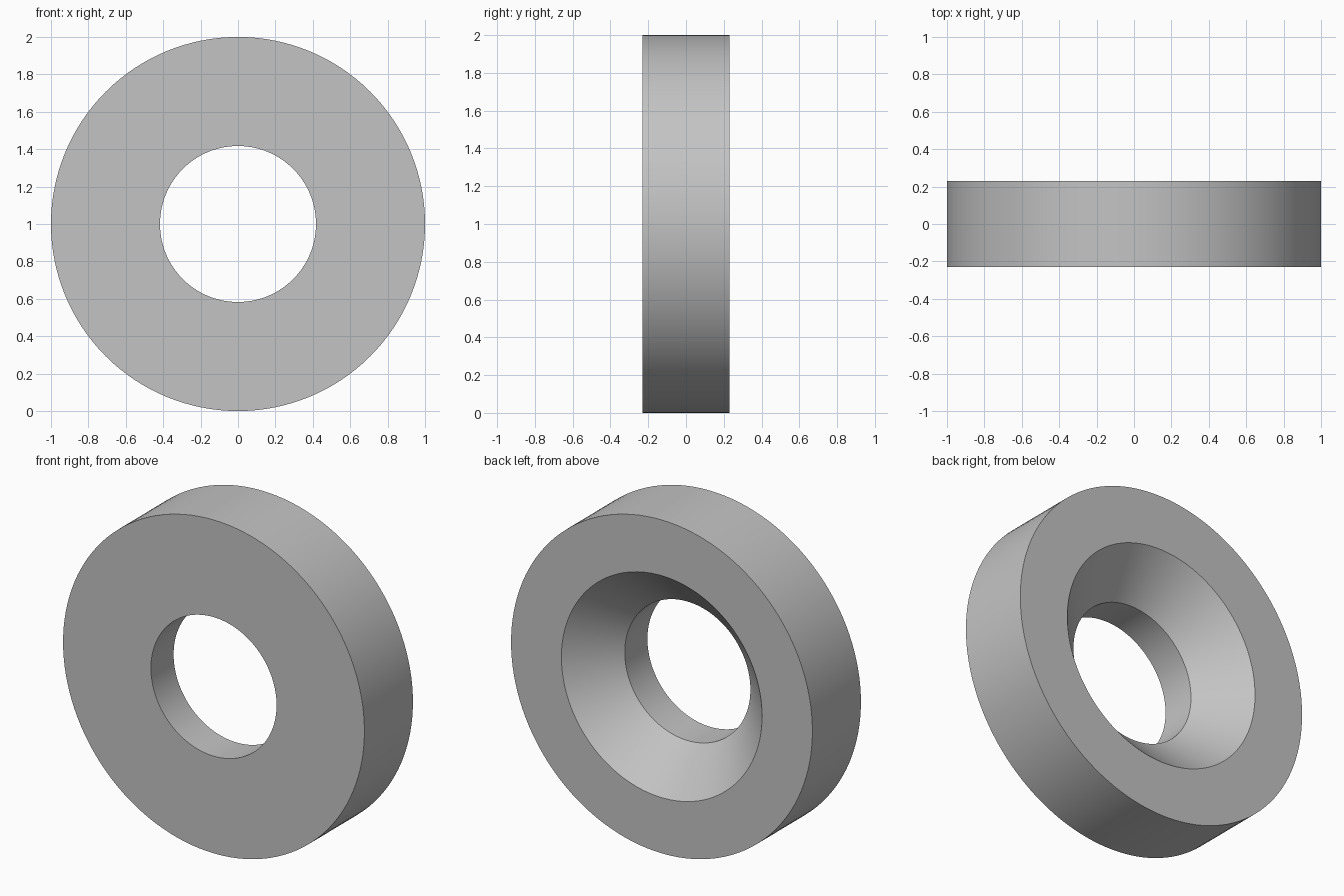
import bpy
import bmesh
import math
from mathutils import Matrix, Vector

cube = bpy.data.objects.get("Cube")
if cube:
    bpy.data.objects.remove(cube, do_unlink=True)

OUTER, HOLE, SINK = 1.0, 0.417, 0.666   # radii
HALF = 0.23                             # half thickness
SINK_DEPTH = 0.245
SEGMENTS = 128

# Plain grey material
grey = bpy.data.materials.new("plain grey")
grey.use_nodes = True
color = (0.55, 0.55, 0.55, 1.0)
grey.diffuse_color = color
grey.node_tree.nodes["Principled BSDF"].inputs["Base Color"].default_value = color

# Cross-section as (radius, y): flat front, straight bore, conical recess at the back
profile = [(OUTER, -HALF), (OUTER, HALF), (SINK, HALF),
           (HOLE, HALF - SINK_DEPTH), (HOLE, -HALF)]

# Revolve the closed section around the y axis
bm = bmesh.new()
verts = [bm.verts.new((r, y, 0)) for r, y in profile]
edges = [bm.edges.new((verts[i], verts[(i + 1) % len(verts)])) for i in range(len(verts))]
bmesh.ops.spin(bm, geom=verts + edges, cent=(0, 0, 0), axis=(0, 1, 0),
               angle=math.tau, steps=SEGMENTS)
bmesh.ops.remove_doubles(bm, verts=bm.verts, dist=0.0001)
bmesh.ops.recalc_face_normals(bm, faces=bm.faces)
bmesh.ops.transform(bm, matrix=Matrix.Translation(Vector((0, 0, OUTER))), verts=bm.verts)

mesh = bpy.data.meshes.new("countersunk_washer")
bm.to_mesh(mesh)
bm.free()
mesh.materials.append(grey)
washer = bpy.data.objects.new("countersunk_washer", mesh)
bpy.context.collection.objects.link(washer)

# Smooth the round walls, keep the rims crisp
bpy.ops.object.select_all(action='DESELECT')
washer.select_set(True)
bpy.context.view_layer.objects.active = washer
bpy.ops.object.shade_smooth_by_angle(angle=math.radians(30))
